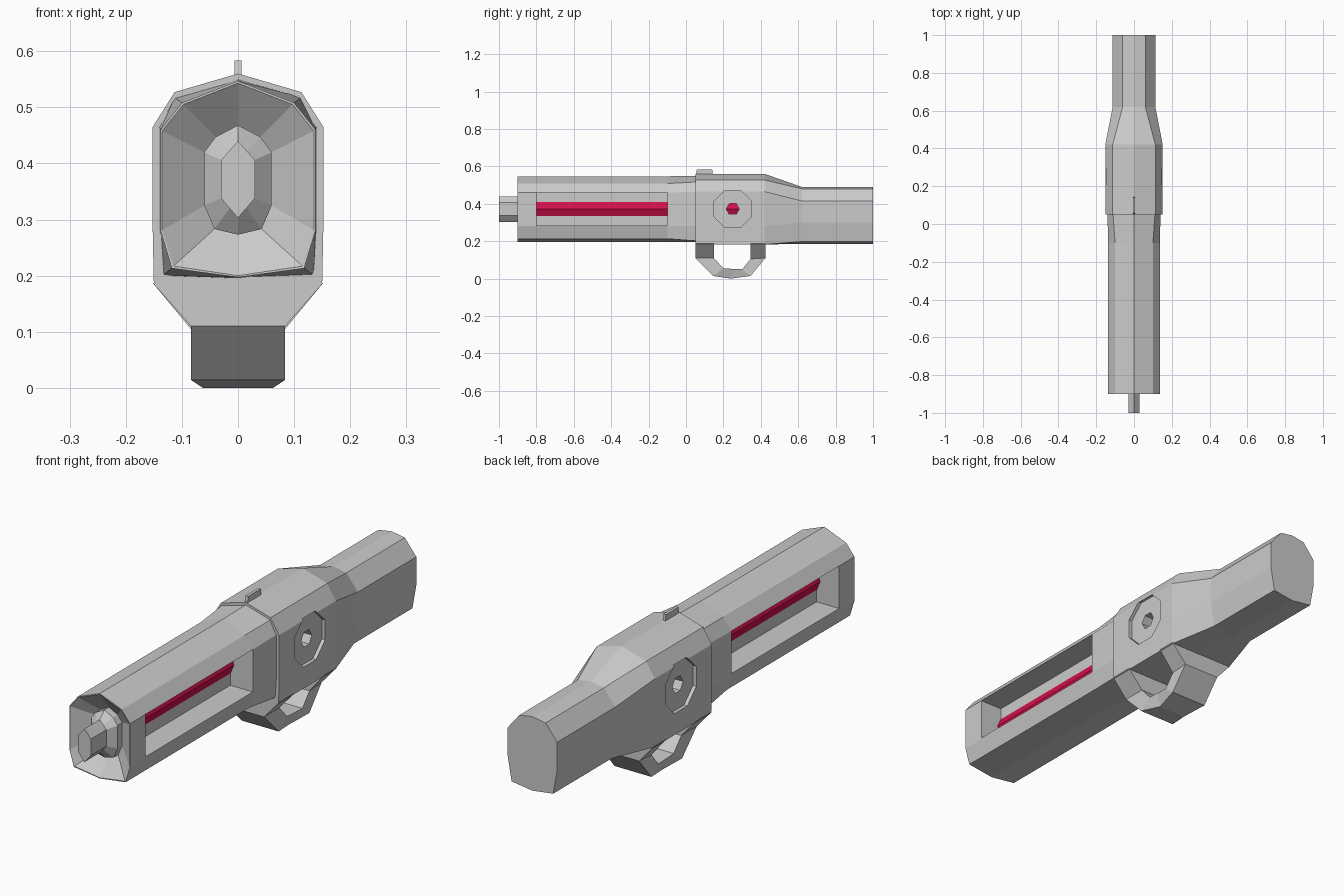
import bpy, bmesh
from math import cos, sin, pi, radians
from mathutils import Matrix

if "Cube" in bpy.data.objects:
    bpy.data.objects.remove(bpy.data.objects["Cube"])


def make_object(name, bm):
    bmesh.ops.recalc_face_normals(bm, faces=bm.faces[:])
    me = bpy.data.meshes.new(name)
    bm.to_mesh(me)
    bm.free()
    ob = bpy.data.objects.new(name, me)
    bpy.context.collection.objects.link(ob)
    return ob


def loft(name, sections):
    """Skin mirrored half sections [(x, z), ...] placed along y, capped at both ends."""
    bm = bmesh.new()
    rings = []
    for y, half in sections:
        pts = half + [(-x, z) for x, z in half[-2:0:-1]]
        rings.append([bm.verts.new((x, y, z)) for x, z in pts])
    for a, b in zip(rings, rings[1:]):
        n = len(a)
        for i in range(n):
            bm.faces.new((a[i], a[(i + 1) % n], b[(i + 1) % n], b[i]))
    bm.faces.new(rings[0])
    bm.faces.new(rings[-1])
    return make_object(name, bm)


def box(name, lo, hi):
    bm = bmesh.new()
    bmesh.ops.create_cube(bm, size=1)
    for v in bm.verts:
        v.co = [(a + b) / 2 + c * (b - a) for a, b, c in zip(lo, hi, v.co)]
    return make_object(name, bm)


def side_disc(name, sides, radius, x0, x1, y, z, turn):
    """Prism with its axis along x."""
    bm = bmesh.new()
    ends = [[bm.verts.new((x, y + radius * cos(2 * pi * i / sides + turn),
                           z + radius * sin(2 * pi * i / sides + turn)))
             for i in range(sides)] for x in (x0, x1)]
    for i in range(sides):
        j = (i + 1) % sides
        bm.faces.new((ends[0][i], ends[0][j], ends[1][j], ends[1][i]))
    bm.faces.new(ends[0])
    bm.faces.new(ends[1])
    return make_object(name, bm)


def cut(target, cutter):
    mod = target.modifiers.new("cut", 'BOOLEAN')
    mod.operation = 'DIFFERENCE'
    mod.solver = 'EXACT'
    mod.object = cutter
    bpy.context.view_layer.objects.active = target
    bpy.ops.object.modifier_apply(modifier=mod.name)
    bpy.data.objects.remove(cutter)


# Fore shroud with a funnel-shaped mouth and a collar inside it
shell = [(0, .547), (.1, .508), (.138, .46), (.138, .28), (.118, .213), (0, .197)]
flare = [(0, .55), (.113, .518), (.14, .465), (.14, .28), (.135, .2), (0, .195)]
lip = [(0, .543), (.097, .505), (.135, .458), (.135, .281), (.115, .217), (0, .2)]
collar = [(0, .468), (.04, .447), (.06, .42), (.06, .325), (.042, .283), (0, .273)]
shroud = loft("fore_shroud", [(-.84, collar), (-.9, lip), (-.9, shell),
                              (-.1, shell), (.08, flare)])

# Muzzle: collar stepping down to a hexagonal tip
tip = [(0, .44), (.015, .423), (.03, .406), (.03, .338), (.015, .32), (0, .303)]
loft("muzzle", [(-.835, collar), (-.87, collar), (-.9, tip), (-1, tip)])

# Receiver body tapering back into the stock
body = [(0, .56), (.113, .527), (.152, .465), (.152, .28), (.15, .183), (0, .183)]
butt = [(0, .49), (.06, .48), (.113, .415), (.113, .3), (.095, .198), (0, .185)]
receiver = loft("receiver_and_stock", [(.05, body), (.42, body), (.62, butt), (1, butt)])

# Side windows, recessed octagons and hexagonal peep holes
for s in (-1, 1):
    xs = sorted((s * .035, s * .3))
    cut(shroud, box("window_cutter", (xs[0], -.8, .285), (xs[1], -.1, .46)))
    cut(receiver, side_disc("octagon_cutter", 8, .108, s * .137, s * .3, .25, .372, pi / 8))
    cut(receiver, side_disc("hole_cutter", 6, .035, s * .04, s * .3, .25, .372, 0))

# Glowing rod running through the shroud and receiver
rod = loft("energy_rod", [(y, [(0, .41), (.036, .41), (.052, .373), (.036, .335), (0, .335)])
                          for y in (-.81, .35)])
mat = bpy.data.materials.new("crimson")
mat.diffuse_color = (.65, .005, .07, 1)
mat.use_nodes = True
mat.node_tree.nodes["Principled BSDF"].inputs["Base Color"].default_value = mat.diffuse_color
rod.data.materials.append(mat)

# Wide guard loop under the receiver
outer = [(.05, .187), (.05, .11), (.145, .014), (.24, 0), (.345, .014), (.425, .11), (.425, .187)]
inner = [(.15, .187), (.15, .11), (.2, .055), (.25, .052), (.3, .05), (.345, .105), (.345, .187)]


def guard_width(z):
    return .152 if z > .15 else .063 if z < .01 else .084


bm = bmesh.new()
loops = []
for (yo, zo), (yi, zi) in zip(outer, inner):
    wo, wi = guard_width(zo), guard_width(zi)
    loops.append([bm.verts.new(c) for c in
                  ((wo, yo, zo), (wi, yi, zi), (-wi, yi, zi), (-wo, yo, zo))])
for a, b in zip(loops, loops[1:]):
    for i in range(4):
        j = (i + 1) % 4
        bm.faces.new((a[i], a[j], b[j], b[i]))
bm.faces.new(loops[0])
bm.faces.new(loops[-1])
make_object("guard_loop", bm)

# Thin top sight
sight = box("sight", (-.006, .05, .54), (.006, .145, .583))
for v in sight.data.vertices:
    if v.co.z > .56:
        v.co.y += .008 if v.co.y < .1 else -.005
